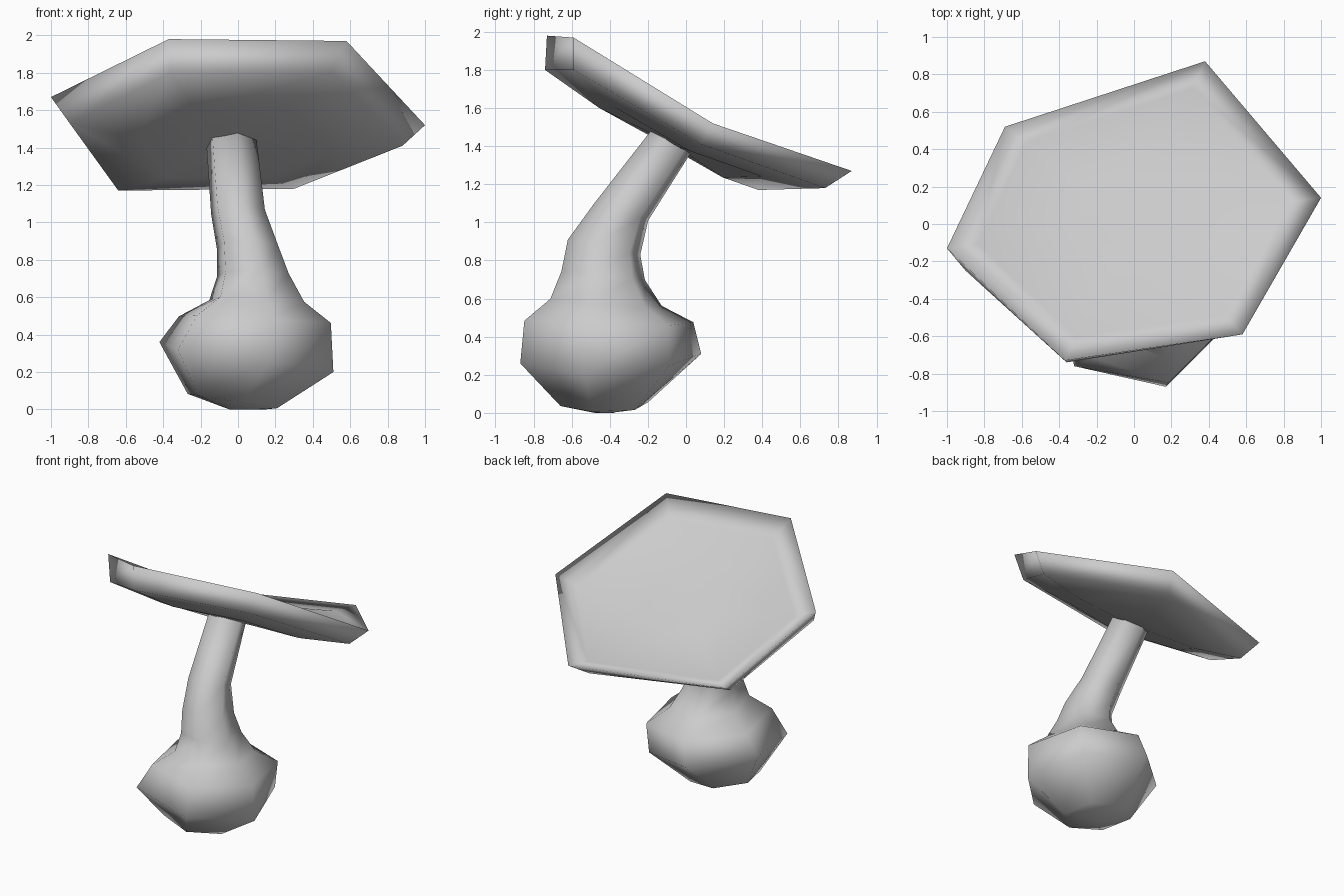
import bpy
from math import cos, sin, radians

if "Cube" in bpy.data.objects:
    bpy.data.objects.remove(bpy.data.objects["Cube"])

SIDES = 6


def skin(name, rings):
    """Bridge a stack of six-sided rings and close both ends."""
    n = SIDES
    verts = [p for ring in rings for p in ring]
    faces = [list(range(n))[::-1]]
    for r in range(len(rings) - 1):
        for i in range(n):
            j = (i + 1) % n
            faces.append((r * n + i, r * n + j, (r + 1) * n + j, (r + 1) * n + i))
    faces.append([(len(rings) - 1) * n + i for i in range(n)])
    mesh = bpy.data.meshes.new(name)
    mesh.from_pydata(verts, [], faces)
    mesh.shade_smooth()
    obj = bpy.data.objects.new(name, mesh)
    bpy.context.collection.objects.link(obj)
    return obj


def hex_ring(cx, cy, z, rx, ry, tx, ty):
    """Tilted hexagon: tx and ty are its slopes along x and y."""
    ring = []
    for i in range(SIDES):
        a = radians(-77 + 60 * i)
        dx, dy = rx * cos(a), ry * sin(a)
        ring.append((cx + dx, cy + dy, z + tx * dx + ty * dy))
    return ring


def inset(ring, scale, dz):
    c = [sum(p[k] for p in ring) / len(ring) for k in range(3)]
    return [tuple(c[k] + (p[k] - c[k]) * scale + (dz if k == 2 else 0)
                  for k in range(3)) for p in ring]


# bulb: rounded base and its lopsided widest ring
base = [hex_ring(0.05, -0.43, 0.0, 0.10, 0.05, 0.0, 0.0),
        hex_ring(-0.03, -0.43, 0.045, 0.25, 0.235, -0.16, 0.0)]
belly = [(0.17, -0.87, 0.26), (0.51, -0.53, 0.20), (0.37, -0.085, 0.25),
         (-0.05, 0.08, 0.31), (-0.42, -0.26, 0.36), (-0.32, -0.76, 0.32)]

# bulb shoulder and bent stem, going up
stem = [
    (0.09, -0.405, 0.48, 0.425, 0.455, -0.05, -0.02),
    (0.10, -0.42, 0.58, 0.265, 0.30, -0.04, -0.07),
    (0.08, -0.435, 0.72, 0.20, 0.225, 0.0, -0.1),
    (0.05, -0.43, 0.87, 0.17, 0.195, 0.0, -0.21),
    (0.00, -0.34, 1.055, 0.15, 0.145, 0.0, -0.32),
    (-0.035, -0.075, 1.43, 0.14, 0.11, 0.0, -0.5),
]
skin("bulb_and_stem", base + [belly] + [hex_ring(*r) for r in stem])

# tilted cap: bulging underside, outer rim, then a shallow dish on top
lower_rim = [(-0.36, -0.74, 1.80), (0.50, -0.59, 1.80), (0.88, 0.08, 1.41),
             (0.30, 0.73, 1.18), (-0.64, 0.38, 1.17), (-0.90, -0.25, 1.53)]
upper_rim = [(-0.37, -0.73, 1.98), (0.58, -0.59, 1.97), (1.00, 0.14, 1.52),
             (0.38, 0.87, 1.27), (-0.69, 0.52, 1.25), (-1.00, -0.13, 1.67)]
skin("cap", [inset(lower_rim, 0.2, -0.07), inset(lower_rim, 0.58, -0.065),
             lower_rim, upper_rim,
             inset(upper_rim, 0.83, -0.065), inset(upper_rim, 0.3, -0.09)])
